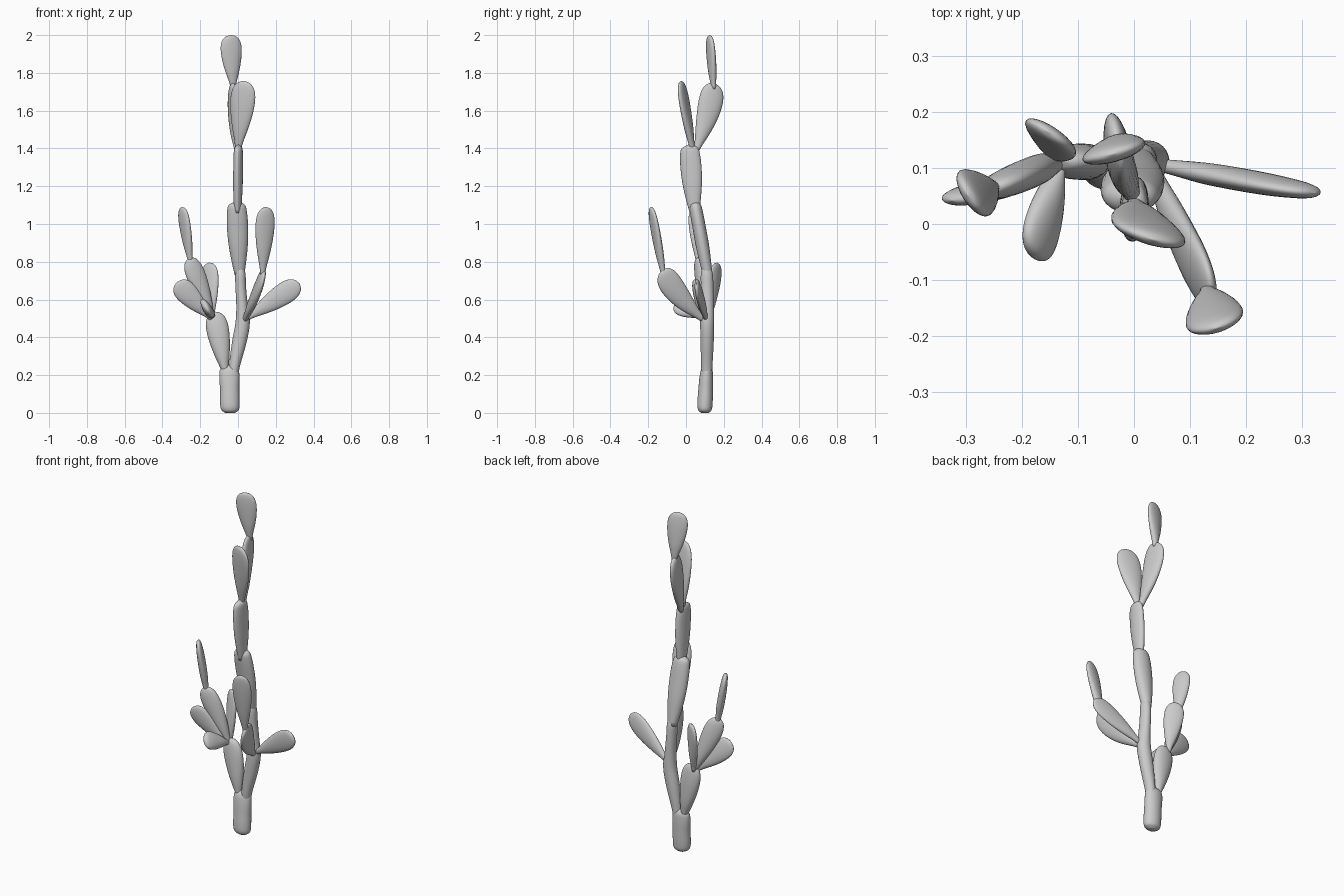
import bpy, bmesh, math
from mathutils import Vector

if "Cube" in bpy.data.objects:
    bpy.data.objects.remove(bpy.data.objects["Cube"])

SIDES = 24


def catmull(keys, t):
    """Smooth interpolation through tuples whose first item is the parameter."""
    i = 0
    while i < len(keys) - 2 and t > keys[i + 1][0]:
        i += 1
    a, b = keys[i], keys[i + 1]
    p, n = keys[max(i - 1, 0)], keys[min(i + 2, len(keys) - 1)]
    h = b[0] - a[0]
    u = (t - a[0]) / h
    out = []
    for k in range(1, len(a)):
        ma = (b[k] - p[k]) / (b[0] - p[0]) * h
        mb = (n[k] - a[k]) / (n[0] - a[0]) * h
        out.append((2*u**3 - 3*u**2 + 1)*a[k] + (u**3 - 2*u**2 + u)*ma
                   + (3*u**2 - 2*u**3)*b[k] + (u**3 - u**2)*mb)
    return out


def loft(name, rings, axis, wdir):
    """Closed skin through rings of (centre, width, thickness)."""
    axis = Vector(axis).normalized()
    w = Vector(wdir)
    w = (w - axis * w.dot(axis)).normalized()
    d = axis.cross(w)
    bm = bmesh.new()
    loops = []
    for c, wid, thk in rings:
        loops.append([bm.verts.new(c + w * (wid / 2 * math.cos(a)) + d * (thk / 2 * math.sin(a)))
                      for a in (2 * math.pi * s / SIDES for s in range(SIDES))])
    for lo, hi in zip(loops, loops[1:]):
        for s in range(SIDES):
            e = (s + 1) % SIDES
            bm.faces.new((lo[s], lo[e], hi[e], hi[s]))
    bm.faces.new(loops[0][::-1])
    bm.faces.new(loops[-1])
    bmesh.ops.recalc_face_normals(bm, faces=bm.faces)
    for f in bm.faces:
        f.smooth = True
    me = bpy.data.meshes.new(name)
    bm.to_mesh(me)
    bm.free()
    bpy.context.collection.objects.link(bpy.data.objects.new(name, me))


# t, width share, thickness share: narrow neck, broad round tip
OBOVATE = [(0, .22, .55), (.12, .34, .72), (.3, .62, .95), (.5, .87, 1),
           (.7, 1, .95), (.84, .95, .82), (.93, .74, .65), (.98, .42, .4), (1, .06, .06)]
# elongated stem segment, blunt at both ends
STEM = [(0, .45, .7), (.15, .65, .85), (.4, .9, 1), (.65, 1, 1),
        (.88, .92, .95), (.96, .7, .75), (1, .1, .1)]


def pad(name, base, tip, wdir, width, thick, bend=(0, 0, 0), profile=OBOVATE):
    base, tip, bend = Vector(base), Vector(tip), Vector(bend)
    rings = []
    for i in range(29):
        t = math.sin(math.pi / 2 * i / 28)
        ws, ts = catmull(profile, t)
        rings.append((base.lerp(tip, t) + bend * (4 * t * (1 - t)), width * ws, thick * ts))
    loft(name, rings, tip - base, wdir)


def trunk(name, keys):
    """Vertical stem from keys (z, x, y, width, depth)."""
    z0, z1 = keys[0][0], keys[-1][0]
    rings = []
    for i in range(41):
        z = z0 + (z1 - z0) * (1 - math.cos(math.pi * i / 40)) / 2
        x, y, wid, dep = catmull(keys, z)
        rings.append((Vector((x, y, z)), wid, dep))
    loft(name, rings, (0, 0, 1), (1, 0, 0))


# Main trunk
trunk("trunk_base", [(0, -.042, .10, .05, .04), (.012, -.042, .10, .088, .068),
                     (.04, -.043, .10, .102, .08), (.12, -.044, .104, .102, .078),
                     (.20, -.046, .108, .106, .07), (.235, -.046, .11, .09, .055),
                     (.255, -.046, .11, .02, .015)])
trunk("trunk_lower", [(.17, -.028, .11, .045, .05), (.25, -.018, .11, .058, .06),
                      (.38, .008, .112, .078, .07), (.48, .025, .112, .076, .074),
                      (.56, .022, .112, .062, .07), (.66, .015, .112, .056, .066),
                      (.74, .012, .11, .054, .062), (.79, .01, .108, .03, .03)])
pad("trunk_middle", (.008, .115, .73), (-.008, .045, 1.12), (1, 0, 0), .112, .07,
    profile=STEM)
pad("trunk_upper", (-.002, .045, 1.06), (.002, .017, 1.42), (.1, 1, 0), .112, .05,
    profile=STEM)

# Crown pads
pad("crown_front_pad", (.0, .035, 1.39), (.035, -.028, 1.757), (1, -.3, 0), .135, .045)
pad("crown_back_pad", (-.002, .05, 1.38), (-.03, .15, 1.745), (-.2, 1, 0), .13, .05,
    bend=(-.008, .01, 0))
pad("crown_top_pad", (-.025, .147, 1.715), (-.04, .124, 2.0), (1, .28, 0), .115, .042)

# Left branch
pad("left_branch", (-.062, .11, .19), (-.125, .112, .535), (1, 0, 0), .118, .065)
pad("left_upper_pad", (-.13, .115, .49), (-.258, .06, .82), (.8, .25, .3), .105, .055)
pad("left_top_pad", (-.25, .065, .79), (-.296, .052, 1.09), (-.5, .8, 0), .095, .042)
pad("left_outer_pad", (-.14, .095, .5), (-.325, .042, .69), (.7, 0, .7), .115, .04)
pad("left_back_pad", (-.137, .122, .50), (-.153, .165, .795), (.9, -.6, 0), .105, .04)
pad("left_front_pad", (-.135, .1, .51), (-.178, -.06, .575), (-.5, 0, .85), .1, .05)

# Right branch
pad("right_outer_pad", (.045, .105, .5), (.325, .055, .685), (-.55, 0, .8), .115, .04)
pad("right_front_branch", (.035, .095, .49), (.14, -.128, .755), (0, .75, .66), .125, .045,
    bend=(0, -.012, -.01))
pad("right_top_pad", (.13, -.118, .725), (.148, -.185, 1.09), (1, .3, 0), .105, .042)
